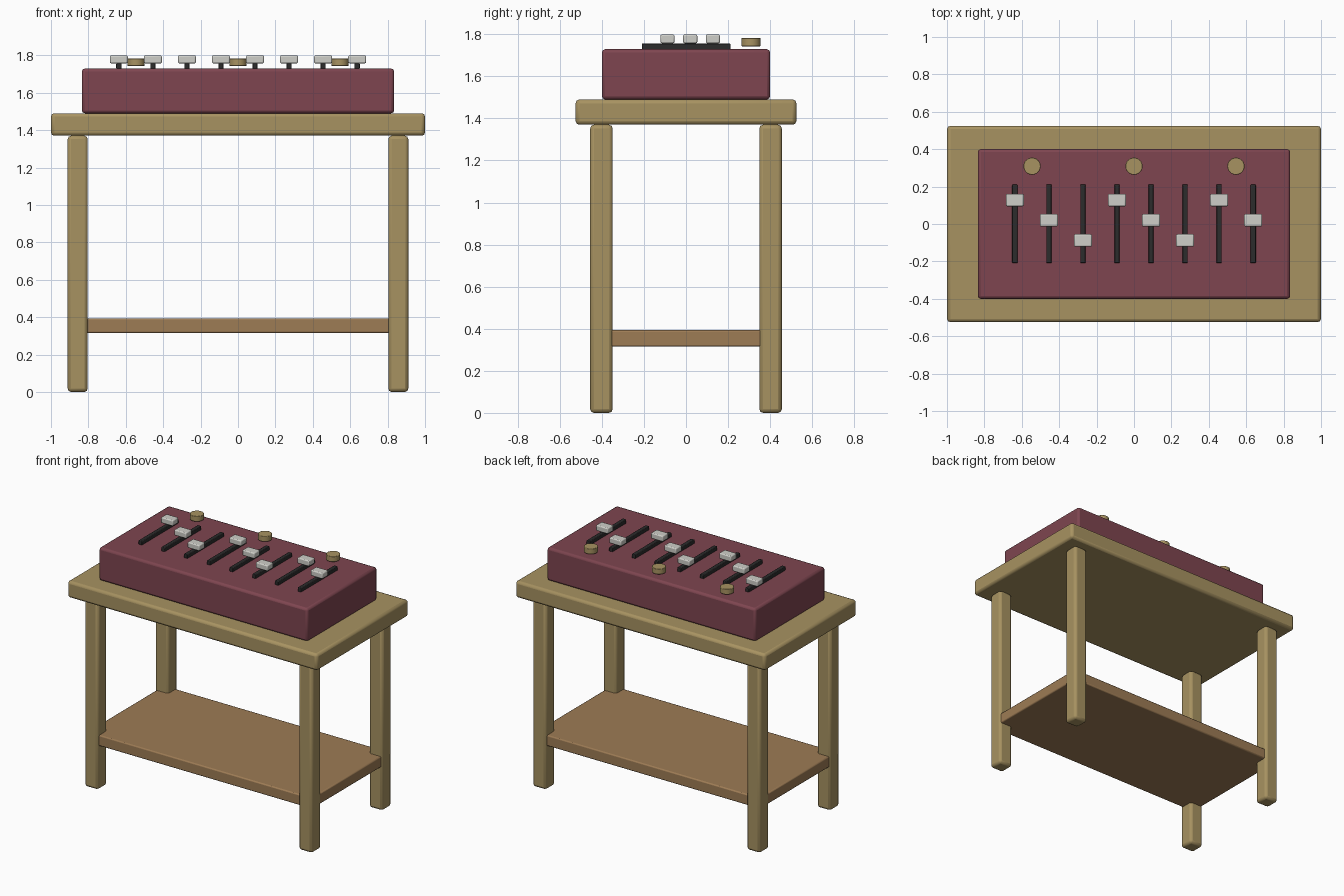
import bpy
import math

if "Cube" in bpy.data.objects:
    bpy.data.objects.remove(bpy.data.objects["Cube"])


def material(name, rgb):
    m = bpy.data.materials.new(name)
    m.diffuse_color = (*rgb, 1)
    m.use_nodes = True
    m.node_tree.nodes["Principled BSDF"].inputs["Base Color"].default_value = m.diffuse_color
    return m


WOOD = material("light_wood", (0.39, 0.29, 0.12))
SHELF = material("shelf_wood", (0.34, 0.20, 0.09))
RED = material("maroon_case", (0.21, 0.06, 0.08))
DARK = material("dark_slot", (0.025, 0.025, 0.025))
LIGHT = material("pale_cap", (0.62, 0.62, 0.58))


def finish(obj, name, mat, bevel, segments=2):
    obj.name = name
    obj.data.materials.append(mat)
    if bevel:
        mod = obj.modifiers.new("soft_edges", 'BEVEL')
        mod.width = bevel
        mod.segments = segments
        mod.limit_method = 'ANGLE'
    bpy.ops.object.shade_smooth_by_angle(angle=math.radians(35))
    return obj


def box(name, centre, size, z0, z1, mat, bevel):
    bpy.ops.mesh.primitive_cube_add(size=1, location=(*centre, (z0 + z1) / 2))
    obj = bpy.context.object
    obj.scale = (*size, z1 - z0)
    bpy.ops.object.transform_apply(location=False, rotation=False, scale=True)
    return finish(obj, name, mat, bevel)


# Table: top, four legs and a lower shelf
box("table_top", (0, 0), (2.0, 1.05), 1.37, 1.49, WOOD, 0.018)
for sx, side in ((-1, "left"), (1, "right")):
    for sy, end in ((-1, "front"), (1, "back")):
        box(f"{end}_{side}_leg", (sx * 0.857, sy * 0.402), (0.107, 0.107),
            0, 1.37, WOOD, 0.018)
box("lower_shelf", (0, 0), (1.80, 0.88), 0.315, 0.393, SHELF, 0.008)

# Mixing desk case
box("mixer_case", (0, 0), (1.67, 0.80), 1.49, 1.729, RED, 0.016)

# Eight fader slots with caps at three repeating heights
for i in range(8):
    x = (i - 3.5) * 0.182
    y = 0.128 - 0.108 * (i % 3)
    box(f"fader_slot_{i + 1}", (x, 0.001), (0.028, 0.42), 1.727, 1.757, DARK, 0.004)
    box(f"fader_cap_{i + 1}", (x, y), (0.096, 0.067), 1.757, 1.799, LIGHT, 0.007)

# Three round knobs along the back
for i in range(3):
    bpy.ops.mesh.primitive_cylinder_add(vertices=32, radius=0.046, depth=0.039,
                                        location=((i - 1) * 0.545, 0.309, 1.7625))
    finish(bpy.context.object, f"knob_{i + 1}", WOOD, 0.003)
